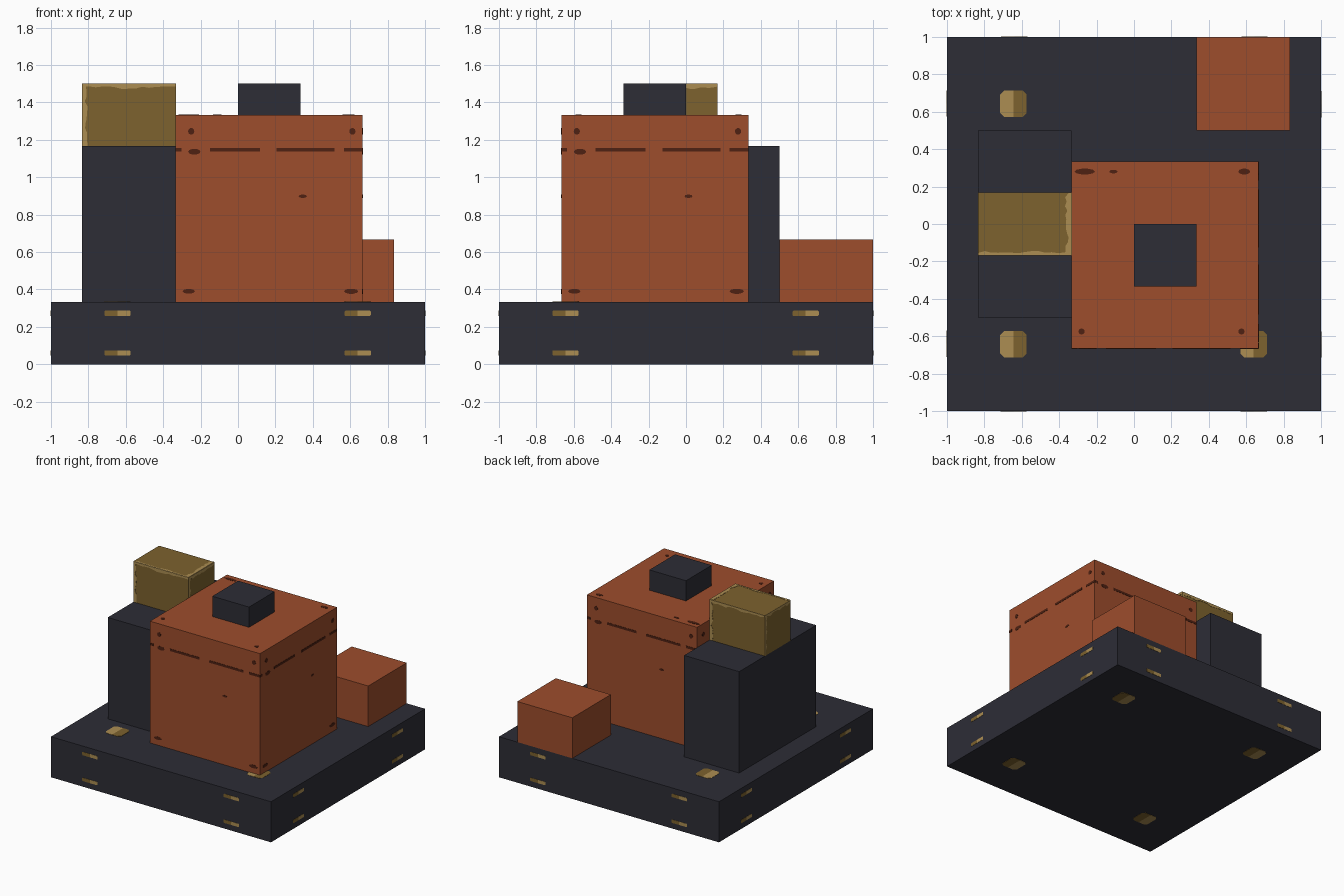
import bpy, bmesh, math, random
from mathutils import Matrix, Vector

random.seed(4)
if "Cube" in bpy.data.objects:
    bpy.data.objects.remove(bpy.data.objects["Cube"])

THIN = 0.002


def material(name, r, g, b):
    lin = [((c / 255 + 0.055) / 1.055) ** 2.4 for c in (r, g, b)] + [1]
    m = bpy.data.materials.new(name)
    m.use_nodes = True
    m.diffuse_color = lin
    m.node_tree.nodes["Principled BSDF"].inputs["Base Color"].default_value = lin
    m.node_tree.nodes["Principled BSDF"].inputs["Roughness"].default_value = 0.8
    return m


charcoal = material("charcoal", 45, 45, 54)
orange = material("burnt orange", 157, 77, 44)
rust = material("dark rust", 78, 33, 18)
brass = material("dark brass", 125, 98, 46)
pale = material("pale brass", 172, 141, 82)


def finish(name, bm, mat):
    bmesh.ops.recalc_face_normals(bm, faces=bm.faces)
    mesh = bpy.data.meshes.new(name)
    bm.to_mesh(mesh)
    bm.free()
    mesh.materials.append(mat)
    bpy.context.collection.objects.link(bpy.data.objects.new(name, mesh))


def box(name, centre, size, mat):
    """Box given by its centre and size; returns both for placing details."""
    bm = bmesh.new()
    bmesh.ops.create_cube(bm, size=1, matrix=Matrix.LocRotScale(Vector(centre), None, Vector(size)))
    finish(name, bm, mat)
    return Vector(centre), Vector(size)


def side_frame(block, i):
    """Face frame (u right, v up, outward normal) of side i, with its half sizes."""
    centre, size = block
    depth, width = (size.y, size.x) if i % 2 == 0 else (size.x, size.y)
    frame = (Matrix.Translation(centre) @ Matrix.Rotation(i * math.pi / 2, 4, 'Z')
             @ Matrix.Translation((0, -depth / 2, 0)) @ Matrix.Rotation(math.pi / 2, 4, 'X'))
    return frame, width / 2, size.z / 2


def cap_frame(block, under=False):
    centre, size = block
    turn = Matrix.Rotation(math.pi if under else 0, 4, 'X')
    return Matrix.Translation(centre) @ turn @ Matrix.Translation((0, 0, size.z / 2))


def plate(bm, frame, pts):
    """Very thin prism of outline pts lying on a face."""
    low = [bm.verts.new(frame @ Vector((u, v, 0))) for u, v in pts]
    high = [bm.verts.new(frame @ Vector((u, v, THIN))) for u, v in pts]
    bm.faces.new(low[::-1])
    bm.faces.new(high)
    for k in range(len(pts)):
        j = (k + 1) % len(pts)
        bm.faces.new((low[k], low[j], high[j], high[k]))


def blob(u, v, a, b, n=10):
    return [(u + a * math.cos(2 * math.pi * k / n), v + b * math.sin(2 * math.pi * k / n))
            for k in range(n)]


def rect(u0, u1, v0, v1):
    return [(u0, v0), (u1, v0), (u1, v1), (u0, v1)]


def half_bolt(u, v, side, w, h):
    """Half of a rounded bolt head, on the given side (-1 or 1) of its middle."""
    c = min(w, h) * 0.3
    return [(u, v - h), (u + side * (w - c), v - h), (u + side * w, v - h + c),
            (u + side * w, v + h - c), (u + side * (w - c), v + h), (u, v + h)]


# Main blocks
base = box("base_plinth", (0, 0, 1 / 6), (2, 2, 1 / 3), charcoal)
body = box("main_body", (1 / 6, -1 / 6, 5 / 6), (1, 1, 1), orange)
box("roof_cap", (1 / 6, -1 / 6, 17 / 12), (1 / 3, 1 / 3, 1 / 6), charcoal)
box("side_tower", (-7 / 12, 0, 0.75), (0.5, 1, 5 / 6), charcoal)
brass_block = box("brass_block", (-7 / 12, 0, 4 / 3), (0.5, 1 / 3, 1 / 3), brass)
box("rear_crate", (7 / 12, 0.75, 0.5), (0.5, 0.5, 1 / 3), orange)

# Two-tone bolts on every face of the plinth
dark_bm, pale_bm = bmesh.new(), bmesh.new()
for u in (-0.645, 0.64):
    for i in range(4):
        frame = side_frame(base, i)[0]
        for v in (-0.106, 0.106):
            plate(dark_bm, frame, half_bolt(u, v, -1, 0.07, 0.014))
            plate(pale_bm, frame, half_bolt(u, v, 1, 0.07, 0.014))
    for under in (False, True):
        frame = cap_frame(base, under)
        for v in (-0.643, 0.643):
            plate(pale_bm, frame, half_bolt(u, v, -1, 0.071, 0.071))
            plate(dark_bm, frame, half_bolt(u, v, 1, 0.071, 0.071))
finish("bolts_dark_half", dark_bm, brass)
finish("bolts_pale_half", pale_bm, pale)

# Rust spots and broken seam on the main body
rust_bm = bmesh.new()
for i in range(4):
    frame = side_frame(body, i)[0]
    for u0, u1 in ((-0.5, -0.47), (-0.317, -0.05), (0.04, 0.35), (0.4, 0.5)):
        plate(rust_bm, frame, rect(u0, u1, 0.304, 0.323))
    for spot in ((-0.417, 0.412, 0.017, 0.018), (0.445, 0.412, 0.017, 0.018),
                 (-0.4, 0.303, 0.033, 0.016), (-0.43, -0.443, 0.033, 0.013),
                 (0.438, -0.443, 0.038, 0.014), (0.18, 0.065, 0.022, 0.009)):
        plate(rust_bm, frame, blob(*spot))
for spot in ((-0.43, 0.447, 0.055, 0.016), (-0.277, 0.447, 0.022, 0.01),
             (0.423, 0.447, 0.032, 0.016), (-0.447, -0.408, 0.017, 0.016),
             (0.408, -0.408, 0.017, 0.016)):
    plate(rust_bm, cap_frame(body), blob(*spot))
finish("rust_marks", rust_bm, rust)

# Worn pale edges on the brass block
worn_bm = bmesh.new()


def worn_edge(frame, length, depth):
    """Ragged strip along the u axis, reaching down from v = 0."""
    n = 14
    ragged = [(length * (k / n - 0.5), -depth * random.uniform(0.5, 1.2)) for k in range(n + 1)]
    plate(worn_bm, frame, ragged + [(length / 2, 0), (-length / 2, 0)])


for i in range(4):
    frame, w, h = side_frame(brass_block, i)
    worn_edge(frame @ Matrix.Translation((0, h, 0)), 2 * w, 0.025)
    worn_edge(frame @ Matrix.Translation((-w, 0, 0)) @ Matrix.Rotation(math.pi / 2, 4, 'Z'),
              2 * h, 0.025)
top = cap_frame(brass_block)
worn_edge(top @ Matrix.Translation((0, -1 / 6, 0)) @ Matrix.Rotation(math.pi, 4, 'Z'), 0.5, 0.02)
worn_edge(top @ Matrix.Translation((0.25, 0, 0)) @ Matrix.Rotation(-math.pi / 2, 4, 'Z'), 1 / 3, 0.03)
finish("worn_edges", worn_bm, pale)
